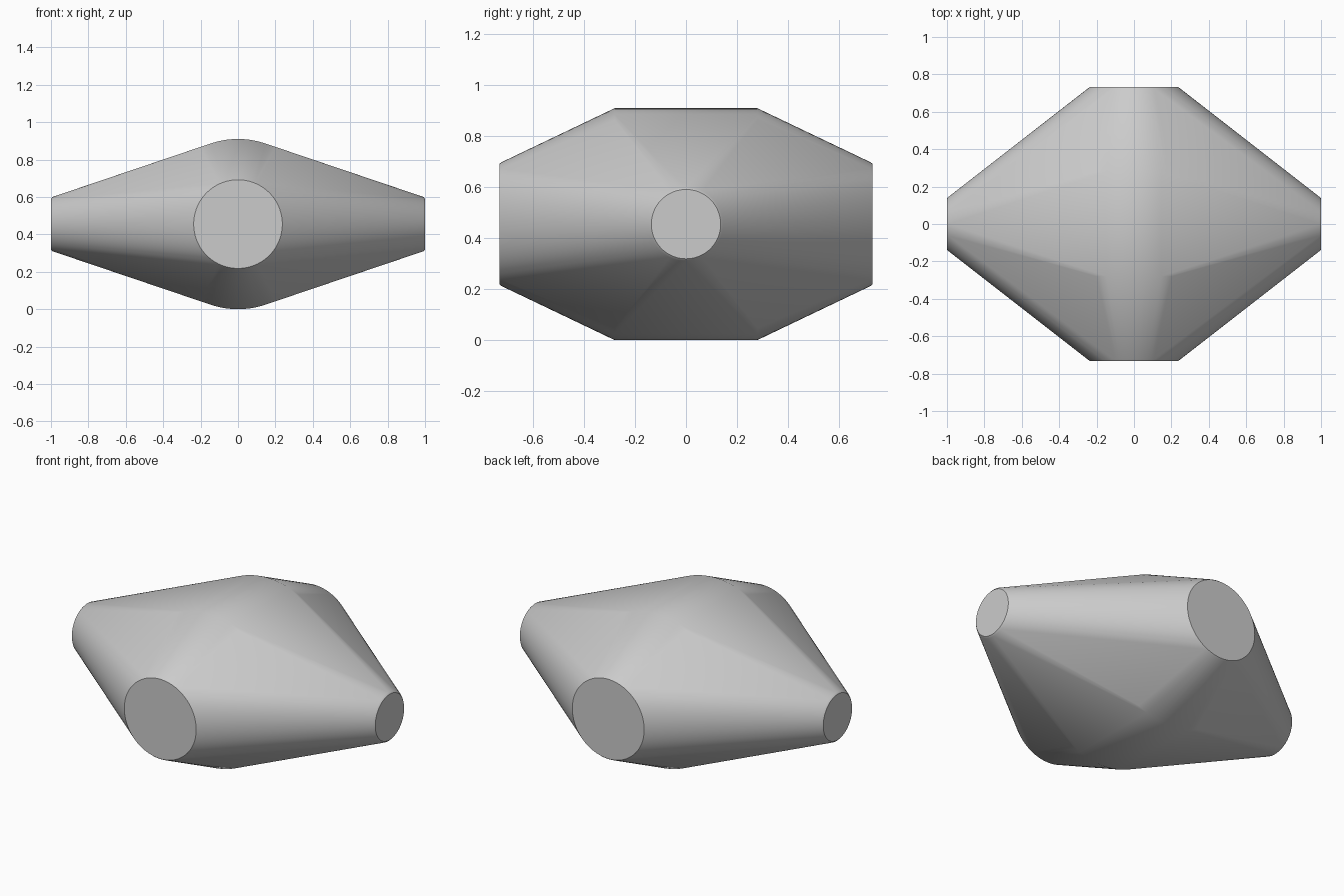
import bpy
import bmesh
import math
from mathutils import Vector

cube = bpy.data.objects.get("Cube")
if cube:
    bpy.data.objects.remove(cube, do_unlink=True)

MID = 0.455      # height of both axes
SEGMENTS = 96

# Plain grey finish
grey = bpy.data.materials.new("light grey")
grey.use_nodes = True
colour = (0.6, 0.6, 0.6, 1.0)
grey.diffuse_color = colour
grey.node_tree.nodes["Principled BSDF"].inputs["Base Color"].default_value = colour


def add_ring(bm, axis, offset, radius):
    """Circle of points around the x or y axis, mirrored to both sides."""
    for side in (-1, 1):
        for i in range(SEGMENTS):
            a = 2 * math.pi * i / SEGMENTS
            across, up = radius * math.cos(a), MID + radius * math.sin(a)
            if axis == "x":
                bm.verts.new(Vector((side * offset, across, up)))
            else:
                bm.verts.new(Vector((across, side * offset, up)))


bm = bmesh.new()
add_ring(bm, "y", 0.28, 0.455)     # thick middle drum
add_ring(bm, "y", 0.724, 0.243)    # front and back ends with a small chamfer
add_ring(bm, "y", 0.732, 0.237)
add_ring(bm, "x", 0.992, 0.145)    # narrow side ends with a small chamfer
add_ring(bm, "x", 1.0, 0.136)

# Stretch one tight skin over all the rings
hull = bmesh.ops.convex_hull(bm, input=bm.verts[:], use_existing_faces=False)
spare = {g for g in hull["geom_interior"] + hull["geom_unused"]
         if isinstance(g, bmesh.types.BMVert)}
bmesh.ops.delete(bm, geom=list(spare), context="VERTS")
bmesh.ops.dissolve_limit(bm, angle_limit=math.radians(0.2),
                         verts=bm.verts[:], edges=bm.edges[:])
bmesh.ops.recalc_face_normals(bm, faces=bm.faces[:])

mesh = bpy.data.meshes.new("tapered_body")
bm.to_mesh(mesh)
bm.free()
mesh.materials.append(grey)
body = bpy.data.objects.new("tapered_body", mesh)
bpy.context.collection.objects.link(body)

# Smooth round flanks, crisp end caps
bpy.ops.object.select_all(action="DESELECT")
body.select_set(True)
bpy.context.view_layer.objects.active = body
bpy.ops.object.shade_smooth_by_angle(angle=math.radians(30))
